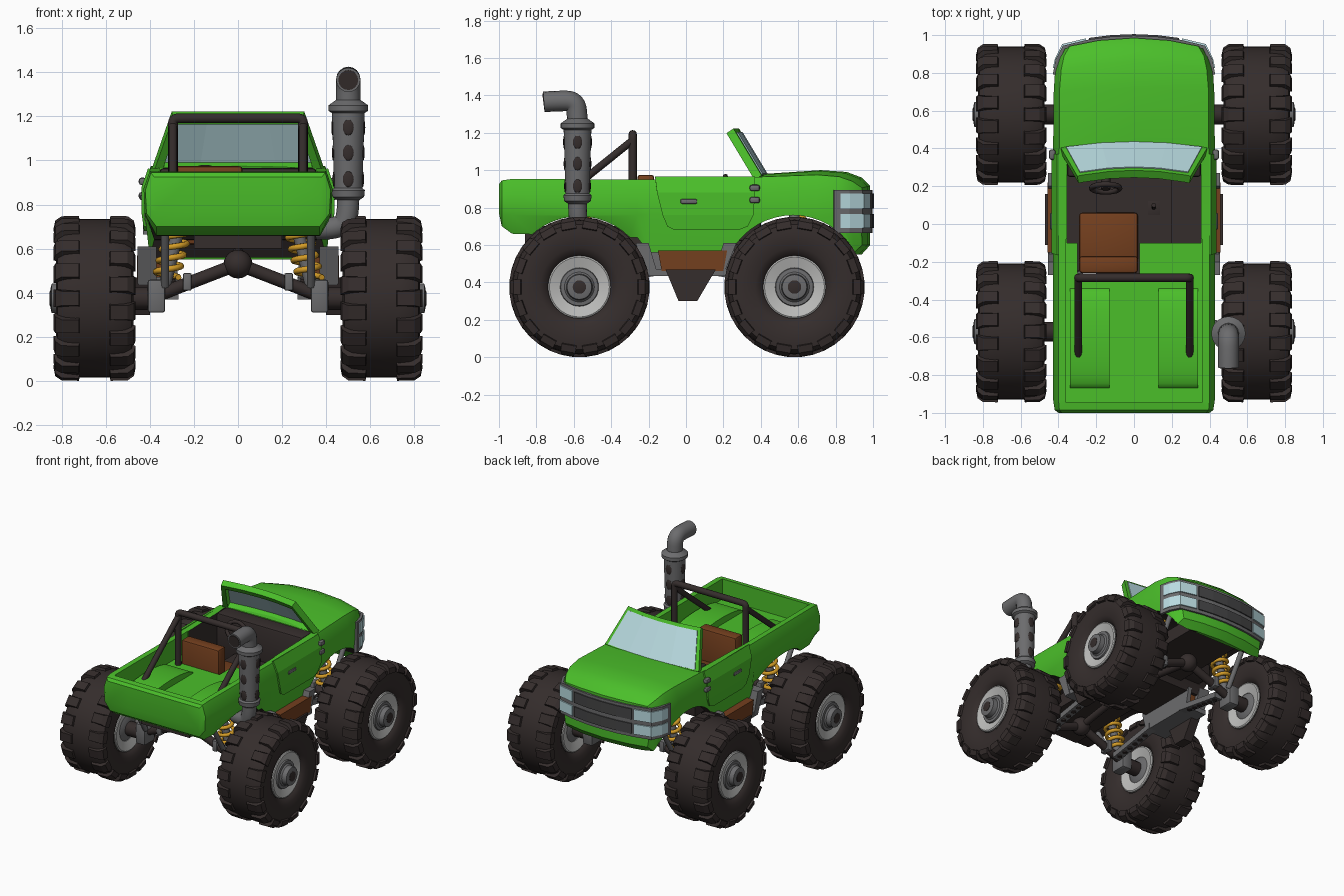
import bpy, bmesh, math
from mathutils import Matrix, Vector

if "Cube" in bpy.data.objects:
    bpy.data.objects.remove(bpy.data.objects["Cube"])

def mat(name, r, g, b):
    m = bpy.data.materials.new(name)
    m.diffuse_color = (r, g, b, 1)
    m.use_nodes = True
    m.node_tree.nodes["Principled BSDF"].inputs["Base Color"].default_value = m.diffuse_color
    return m

GREEN = mat("green paint", .07, .52, .023)
DARK = mat("dark rubber", .035, .026, .025)
GRAY = mat("gray metal", .15, .15, .155)
LIGHT = mat("light rim metal", .50, .50, .49)
GLASS = mat("pale glass", .50, .73, .77)
BROWN = mat("brown leather", .175, .05, .013)
YELLOW = mat("yellow spring", .65, .33, .02)
GRILLE = mat("grille gray", .06, .06, .062)
YF, YR = .58, -.57      # axle positions

def finish(bm, name, m, angle=35):
    bmesh.ops.recalc_face_normals(bm, faces=bm.faces)
    me = bpy.data.meshes.new(name)
    bm.to_mesh(me)
    bm.free()
    me.materials.append(m)
    me.shade_smooth()
    me.set_sharp_from_angle(angle=math.radians(angle))
    ob = bpy.data.objects.new(name, me)
    bpy.context.collection.objects.link(ob)
    return ob

def box(name, x0, x1, y0, y1, z0, z1, m, bev=0.0):
    bm = bmesh.new()
    bmesh.ops.create_cube(bm, size=1, matrix=Matrix.Translation(((x0+x1)/2, (y0+y1)/2, (z0+z1)/2))
                          @ Matrix.Diagonal((abs(x1-x0), y1-y0, z1-z0, 1)))
    if bev:
        bmesh.ops.bevel(bm, geom=bm.edges[:], offset=bev, segments=2, affect='EDGES', profile=.5)
    return finish(bm, name, m)

def prism(name, pts, x0, x1, m):
    """Extrude a (y, z) outline along x."""
    bm = bmesh.new()
    f = bm.faces.new([bm.verts.new((x0, y, z)) for y, z in pts])
    r = bmesh.ops.extrude_face_region(bm, geom=[f])
    bmesh.ops.translate(bm, vec=(x1-x0, 0, 0), verts=[v for v in r['geom'] if isinstance(v, bmesh.types.BMVert)])
    return finish(bm, name, m)

def lathe(name, prof, m, n=32, mtx=Matrix(), closed=False):
    """Revolve (radius, x) profile about the x axis."""
    bm = bmesh.new()
    rings = [[bm.verts.new((x, r*math.cos(2*math.pi*i/n), r*math.sin(2*math.pi*i/n))) for i in range(n)] for r, x in prof]
    for a, b in zip(rings, rings[1:] + (rings[:1] if closed else [])):
        for i in range(n):
            bm.faces.new((a[i], a[(i+1) % n], b[(i+1) % n], b[i]))
    if not closed:
        bm.faces.new(rings[0]); bm.faces.new(rings[-1])
    bm.transform(mtx)
    return finish(bm, name, m)

def tube(name, pts, r, m, smooth=True, res=4):
    cu = bpy.data.curves.new(name, 'CURVE')
    cu.dimensions = '3D'
    cu.bevel_depth, cu.bevel_resolution, cu.use_fill_caps, cu.resolution_u = r, res, True, 5
    sp = cu.splines.new('NURBS' if smooth and len(pts) > 2 else 'POLY')
    sp.points.add(len(pts)-1)
    for p, q in zip(sp.points, pts):
        p.co = (*q, 1)
    sp.use_endpoint_u = True
    sp.order_u = 3
    tmp = bpy.data.objects.new(name, cu)
    bpy.context.collection.objects.link(tmp)
    me = bpy.data.meshes.new_from_object(tmp.evaluated_get(bpy.context.evaluated_depsgraph_get()))
    bpy.data.objects.remove(tmp)
    bm = bmesh.new()
    bm.from_mesh(me)
    return finish(bm, name, m, 50)

def sheet(name, rows, m, thick, skip=None):
    """Grid of points made into a thin solid plate."""
    bm = bmesh.new()
    v = [[bm.verts.new(p) for p in row] for row in rows]
    for j in range(len(v)-1):
        for i in range(len(v[0])-1):
            if not (skip and skip(i, j)):
                bm.faces.new((v[j][i], v[j][i+1], v[j+1][i+1], v[j+1][i]))
    ob = finish(bm, name, m)
    ob.data.shade_flat()
    s = ob.modifiers.new("solid", 'SOLIDIFY')
    s.thickness, s.offset = thick, 0

# Body: lofted sections (y, top z, top half width, side half width, bottom half width, bottom z, crown)
st = [(-1, .925, .38, .40, .37, .77, 0), (-.985, .945, .395, .42, .37, .70, 0), (-.93, .953, .40, .428, .37, .66, 0),
      (-.26, .95, .40, .428, .38, .64, 0), (-.2, .95, .40, .428, .40, .56, 0), (.28, .96, .40, .428, .40, .56, 0),
      (.42, .965, .395, .428, .40, .56, .015), (.72, .975, .395, .425, .40, .56, .025), (.86, .965, .385, .418, .39, .55, .025),
      (.94, .94, .37, .405, .37, .55, .02), (.985, .905, .34, .37, .34, .60, .01)]
bm = bmesh.new()
loops = []
for y, zt, wt, wm, wb, zb, c in st:
    half = [(0, zt+c), (wt*.55, zt+c*.8), (wt, zt), (wm, zt-.08), (wm-.005, max(.76, zb+.02)), (wb, zb), (wb*.55, zb), (0, zb)]
    full = half + [(-x, z) for x, z in half[-2:0:-1]]
    k = min(1, max(0, (y-.6)/.35))
    loops.append([bm.verts.new((x, y-.06*k*(x/.4)**2, z)) for x, z in full])
n = 14
for a, b in zip(loops, loops[1:]):
    for i in range(n):
        bm.faces.new((a[i], a[(i+1) % n], b[(i+1) % n], b[i]))
for L in (loops[0], loops[-1]):
    for q in ((0, 1, 6, 7), (1, 2, 5, 6), (2, 3, 4, 5)):
        bm.faces.new([L[i] for i in q])
        bm.faces.new([L[-i % n] for i in q])
body = finish(bm, "truck_body", GREEN)

# Cut the bed, cab, seat recess and wheel arches out of the body
cutters = [box("bed_cutter", -.36, .36, -.945, -.08, .80, 1.2, GREEN),
           box("cab_cutter", -.355, .355, -.1, .36, .62, 1.2, GREEN),
           box("seat_cutter", -.30, .03, -.262, -.07, .62, 1.2, GREEN),
           lathe("rear_arch_cutter", [(.378, -.7), (.378, .7)], GREEN, 48, Matrix.Translation((0, YR, .375))),
           lathe("front_arch_cutter", [(.377, -.7), (.377, .7)], GREEN, 48, Matrix.Translation((0, .572, .382)))]
bpy.context.view_layer.objects.active = body
for c in cutters:
    c.hide_render = True
    b = body.modifiers.new("cut", 'BOOLEAN')
    b.operation, b.object, b.solver = 'DIFFERENCE', c, 'EXACT'
    bpy.ops.object.modifier_apply(modifier="cut")
    bpy.data.objects.remove(c)
me = body.data
me.materials.clear()
me.materials.append(GREEN)
me.materials.append(DARK)
for p in me.polygons:   # dark underside and cab lining
    c = p.center
    lining = abs(c.x) < .357 and -.27 < c.y < .38 and c.z < (.7 if p.normal.z > .5 else .9)
    p.material_index = int((p.normal.z < -.6 and -.93 < c.y < .92) or lining)
me.shade_smooth()
me.set_sharp_from_angle(angle=math.radians(35))

# Windshield: deep frame with the glass set on its front
def wp(u, v, d=0.0):
    return (u*(.385-.088*v), .425-.15*v-.03*u*u+d, .965+.25*v+d*.5)
us = (-1, -.9, -.45, 0, .45, .9, 1)
vs = (0, .08, .86, 1)
sheet("windshield_frame", [[wp(u, v, -.010) for u in us] for v in vs], GREEN, .045, lambda i, j: 0 < i < 5 and j == 1)
sheet("windshield_glass", [[wp(u, v, .012) for u in (-.94, -.45, 0, .45, .94)] for v in (.03, .92)], GLASS, .009)

# Grille and headlights wrapped round the nose
nose = [(0, .987), (.12, .982), (.235, .967), (.25, .964), (.37, .936), (.405, .87), (.42, .79)]
def band(name, pts, z0, z1, off, m):
    rows = [[(x*(1+off), y+off*(1 if y > .9 else .5), z) for x, y in pts] for z in (z0, z1)]
    sheet(name, rows, m, .02)
both = [(-x, y) for x, y in nose[:0:-1]] + nose
band("nose_trim", both, .665, .895, 0, GRAY)
for z0, z1 in ((.69, .765), (.795, .875)):
    band("grille_slot", both[4:9], z0, z1, .008, GRILLE)
    for s in (1, -1):
        band("headlight", [(s*x, y) for x, y in nose[3:6]] + [(s*.416, .82)], z0, z1, .009, GLASS)

# Interior
box("dashboard", -.355, .355, .25, .40, .62, .965, DARK, .015)
box("seat_base", -.29, .02, -.22, .06, .62, .74, BROWN, .015)
box("seat_back", -.29, .02, -.26, -.17, .62, .975, BROWN, .015)
box("gear_box", .065, .145, .04, .13, .62, .70, DARK, .008)
tube("gear_lever", [(.105, .085, .67), (.105, .10, .80)], .012, DARK)
wheel_mtx = Matrix.Translation((-.15, .19, .91)) @ Matrix.Rotation(math.radians(70), 4, 'X')
tube("steering_wheel", [wheel_mtx @ Vector((.075*math.cos(a*math.pi/12), .06*math.sin(a*math.pi/12), 0)) for a in range(25)],
     .014, DARK, False, 2)
tube("steering_column", [(-.15, .185, .91), (-.15, .30, .87)], .025, DARK)

# Roll bar
tube("roll_bar", [(-.295, -.285, .79), (-.295, -.285, 1.0), (-.295, -.285, 1.15), (-.295, -.285, 1.19), (-.25, -.285, 1.192), (0, -.285, 1.192),
                  (.25, -.285, 1.192), (.295, -.285, 1.19), (.295, -.285, 1.15), (.295, -.285, 1.0), (.295, -.285, .79)], .022, DARK)

# Exhaust stack
up = Matrix.Translation((.5, -.58, 0)) @ Matrix.Rotation(-math.pi/2, 4, 'Y')
lathe("exhaust_canister", [(.05, .82), (.072, .835), (.075, .865), (.064, .875), (.074, 1.215), (.09, 1.225), (.09, 1.25), (.055, 1.275)], GRAY, 32, up)
tube("exhaust_elbow", [(.5, -.58, 1.25), (.5, -.58, 1.27), (.5, -.59, 1.37), (.5, -.69, 1.37), (.5, -.76, 1.365)], .055, GRAY, True, 6)
tube("exhaust_mouth", [(.5, -.755, 1.365), (.5, -.763, 1.364)], .045, DARK, True, 6)
tube("exhaust_feed", [(.5, -.58, .84), (.5, -.58, .75), (.47, -.57, .69), (.36, -.54, .69)], .05, GRAY, True, 6)
for z, r in ((.915, .0655), (1.035, .068), (1.15, .071)):
    for k in range(4):
        a = math.pi/2*k
        bm = bmesh.new()
        bmesh.ops.create_uvsphere(bm, u_segments=12, v_segments=8, radius=1, matrix=Matrix.Translation((.5+r*math.cos(a), -.58+r*math.sin(a), z))
                                  @ Matrix.Rotation(a, 4, 'Z') @ Matrix.Diagonal((.006, .025, .036, 1)))
        finish(bm, "exhaust_hole", DARK)

# Parts repeated on both sides
def side_x(z):
    return .428 - .028*max(0, (z-.88)/.08) - .028*max(0, (.76-z)/.2)
for s in (1, -1):
    rows = [[(s*(side_x(z)+.003), y0+(y1-y0)*t, z) for t in (0, .5, 1)]
            for z, y0, y1 in ((.963, -.165, .37), (.88, -.155, .37), (.76, -.125, .36), (.70, -.10, .33), (.68, -.06, .28))]
    sheet("door", rows, GREEN, .012)
    for z in (.84, .905):
        box("door_hinge", s*.415, s*.45, .34, .395, z-.017, z+.017, GRAY, .012)
    box("door_handle", s*.425, s*.445, -.03, .06, .82, .845, GRAY, .008)
    tube("roll_bar_brace", [(s*.295, -.285, 1.16), (s*.295, -.72, .81)], .02, DARK)
    hump = [(-.605+.265*math.cos(t*math.pi/14), .795+.055*math.sin(t*math.pi/14)) for t in range(15)]
    prism("bed_wheel_hump", hump, s*.13, s*.34, GREEN)
    prism("side_tank", [(-.15, .57), (.22, .57), (.20, .46), (-.13, .46)], s*.30, s*.457, BROWN)
    prism("skid_wedge", [(-.11, .47), (.16, .47), (.06, .30), (-.04, .30)], s*.40, s*.47, DARK)
    prism("side_rail", [(-.20, .472), (.23, .472), (.23, .435), (-.20, .435)], s*.28, s*.45, GRAY)
    prism("rail_web", [(-.24, .58), (.26, .58), (.23, .435), (-.20, .435)], s*.275, s*.305, GRAY)
    for e in (1, -1):
        prism("rail_bracket", [(e*.27, .61), (e*.20, .61), (e*.15, .44), (e*.20, .44)], s*.37, s*.455, GRAY)

# Chassis
box("chassis", -.2, .2, -.86, .92, .60, .70, DARK)

# Axles and suspension
for e, y in ((1, YF), (-1, YR)):
    bm = bmesh.new()
    bmesh.ops.create_uvsphere(bm, u_segments=20, v_segments=12, radius=.065, matrix=Matrix.Translation((0, y, .53)))
    finish(bm, "differential", DARK)
    tube("drive_shaft", [(0, y, .53), (0, e*.1, .60)], .025, DARK)
    for s in (1, -1):
        tube("axle_arm", [(0, y, .53), (s*.35, y, .395)], .03, DARK)
        tube("axle_stub", [(s*.36, y, .375), (s*.60, y, .375)], .052, DARK)
        box("hub_carrier", s*.33, s*.41, y-.06, y+.06, .31, .46, GRAY, .012)
        box("axle_clamp", s*.21, s*.25, y-.04, y+.04, .41, .49, GRAY, .008)
        tube("shock", [(s*.335, y, .42), (s*.25, y, .77)], .028, GRAY)
        coil = []
        for i in range(85):
            t, a = i/84, i/84*11*math.pi
            coil.append((s*(.325-.07*t)+.055*math.cos(a), y+.055*math.sin(a), .47+.28*t))
        tube("coil_spring", coil, .014, YELLOW, False, 2)
        tube("body_link", [(s*.33, e*.62, .43), (s*.33, e*.80, .72)], .018, GRAY)
        # Trailing arm with holes on its underside
        a, b = Vector((s*.30, e*.55, .39)), Vector((s*.30, e*.16, .455))
        prism("trailing_arm", [(a.y, .37), (a.y, .41), (b.y, .475), (b.y, .435)], s*.27, s*.33, GRAY)
        for i in range(6):
            p = a.lerp(b, .1+.14*i)
            tube("arm_hole", [(s*.30, p.y, p.z-.027), (s*.30, p.y, p.z+.027)], .017, DARK, False, 2)

# Wheels: tyre, tread lugs, rim and hub, shared by the four corners
half = [(.16, .12), (.175, .148), (.21, .168), (.29, .176), (.335, .168), (.355, .135), (.36, .08)]
parts = [lathe("tyre", half + [(r, -x) for r, x in half[::-1]], DARK, 48, closed=True)]
bm = bmesh.new()
lug = [(.065, .345), (.072, .374), (.15, .372), (.178, .352), (.186, .315), (.14, .30)]
for s in (1, -1):
    for k in range(18):
        rot = Matrix.Rotation((k + (.5 if s > 0 else 0))*math.pi/9, 4, 'X')
        ends = [[bm.verts.new(rot @ Vector((s*x, t*(.040 if r < .36 else .032), r))) for x, r in lug] for t in (-1, 1)]
        bm.faces.new(ends[0]); bm.faces.new(ends[1])
        for i in range(6):
            j = (i+1) % 6
            bm.faces.new((ends[0][i], ends[0][j], ends[1][j], ends[1][i]))
parts.append(finish(bm, "tread_lugs", DARK, 25))
parts.append(lathe("rim", [(.168, -.15), (.16, -.155), (.095, -.135), (.095, .135), (.16, .155), (.168, .15)], LIGHT, 40, closed=True))
parts.append(lathe("hub", [(.06, -.15), (.098, -.13), (.104, .135), (.10, .148), (.08, .150), (.07, .16), (.066, .195), (.045, .20)], GRAY, 32))
parts.append(lathe("hub_cap", [(.036, .15), (.036, .202), (.03, .204)], DARK, 20))
for ob in parts:
    for s in (1, -1):
        for e, y in ((1, YF), (-1, YR)):
            o = ob.copy()
            o.name = ob.name + ("_front" if e > 0 else "_rear") + ("_right" if s > 0 else "_left")
            o.location = (s*.65, y, .375)
            o.rotation_euler = (0, 0, 0 if s > 0 else math.pi)
            bpy.context.collection.objects.link(o)
    bpy.data.objects.remove(ob)
